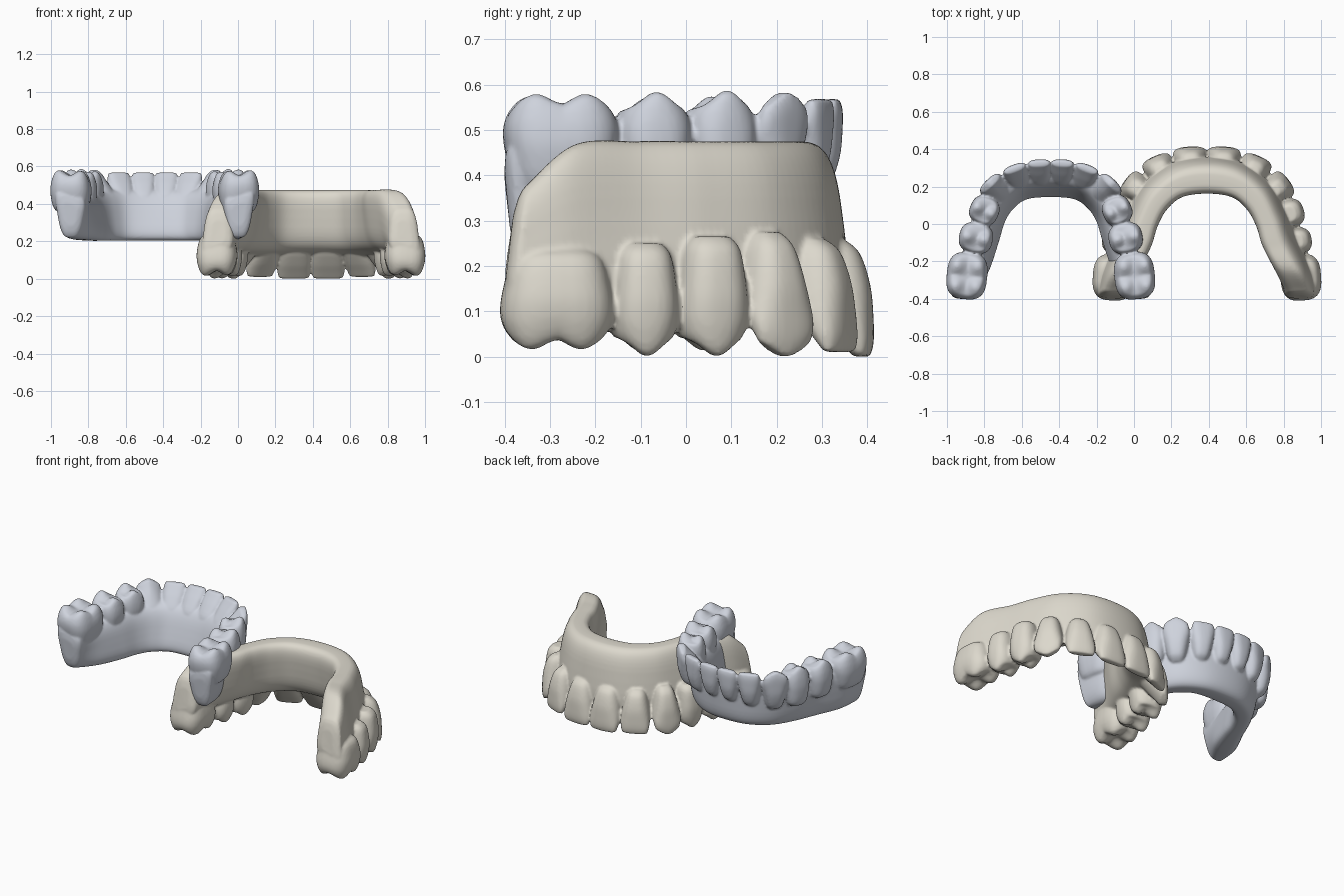
import bpy, bmesh, math
from mathutils import Vector

if "Cube" in bpy.data.objects:
    bpy.data.objects.remove(bpy.data.objects["Cube"])


def spline(keys, u):
    """Catmull-Rom through a list of equal-length tuples, u in 0..len-1."""
    i = min(int(u), len(keys) - 2)
    t = u - i
    a, b = keys[max(i - 1, 0)], keys[i]
    c, d = keys[i + 1], keys[min(i + 2, len(keys) - 1)]
    return [0.5 * (2 * q + (r - p) * t + (2 * p - 5 * q + 4 * r - s) * t * t
                   + (3 * q - p - 3 * r + s) * t ** 3) for p, q, r, s in zip(a, b, c, d)]


def spow(v, e):
    return math.copysign(abs(v) ** e, v)


def loft(bm, rings):
    """Closed skin through rings of points, with fan caps."""
    vs = [[bm.verts.new(p) for p in r] for r in rings]
    n = len(vs[0])
    faces = []
    for a, b in zip(vs, vs[1:]):
        for i in range(n):
            j = (i + 1) % n
            faces.append(bm.faces.new((a[i], a[j], b[j], b[i])))
    for ring, pts in ((vs[0], rings[0]), (vs[-1], rings[-1])):
        mid = bm.verts.new(sum(pts, Vector()) / n)
        for i in range(n):
            faces.append(bm.faces.new((ring[i], ring[(i + 1) % n], mid)))
    bmesh.ops.recalc_face_normals(bm, faces=faces)


# crown profiles: height, width scale, outer face, inner face
FRONT = [(0, .40, .10, -.30), (.12, .70, .33, -.50), (.4, .95, .48, -.50),
         (.68, 1.06, .52, -.20), (.88, 1.04, .52, .08), (1, .93, .47, .25)]
BACK = [(0, .55, .25, -.25), (.12, .85, .42, -.42), (.45, 1.02, .5, -.5),
        (.75, 1.06, .49, -.49), (.93, .99, .44, -.44), (1, .86, .38, -.38)]


def relief(kind, u, v):
    """Biting-surface height, 0 at the cusp tips and negative elsewhere."""
    if kind == "incisor":
        return -0.35 * u ** 4
    if kind == "canine":
        return -abs(u) ** 1.4
    if kind == "premolar":
        cusps, s = [(0, .55, 0), (0, -.5, .3)], .3
    else:
        cusps, s = [(.5, .52, 0), (-.42, .54, 0), (.48, -.5, .1), (-.46, -.48, .1)], .17
    return max(math.exp(-((u - a) ** 2 + (v - b) ** 2) / s) - c for a, b, c in cusps) - 1


def tooth(bm, side, kind, x, y, w, d, ang, neck, tip):
    prof = FRONT if kind in ("incisor", "canine") else BACK
    depth = {"incisor": .02, "canine": .04, "premolar": .042, "molar": .036}[kind]
    power = .68 if kind == "molar" else .76
    a = math.radians(ang)
    out, along = Vector((math.cos(a), math.sin(a))), Vector((math.sin(a), -math.cos(a)))
    up = 1 if tip > neck else -1
    rows = [(spline(prof, k * 5 / 20), 1) for k in range(21)]
    rows += [(prof[-1], 1 - k / 8) for k in range(1, 8)]
    rings = []
    for (t, ws, f, b), r in rows:
        ring = []
        k = max(0, min(1, (t - .35) / .65))
        k = k * k * (3 - 2 * k)
        for i in range(36):
            th = i * math.tau / 36
            u = r * ws * spow(math.cos(th), power)
            v = f + b + r * (f - b) * spow(math.sin(th), power)
            p = Vector((x, y)) + along * (u * w / 2) + out * (v * d / 2)
            z = neck + (tip - neck) * t + up * depth * k * relief(kind, u, v)
            ring.append(Vector((side * p.x, p.y, z)))
        rings.append(ring)
    loft(bm, rings)


def gum(bm, stations, lift):
    """Stations: base outer xy, base inner xy, margin outer xy, margin inner xy, base z, margin z."""
    flip = [tuple(-v if i in (0, 2, 4, 6) else v for i, v in enumerate(s)) for s in stations]
    keys = flip[:0:-1] + stations
    n = (len(keys) - 1) * 8
    rings = []
    for k in range(n + 1):
        s = spline(keys, k / 8)
        bo, bi = Vector((s[0], s[1], s[8])), Vector((s[2], s[3], s[8]))
        mo, mi = Vector((s[4], s[5], s[9])), Vector((s[6], s[7], s[9] + lift))
        ring = []
        for i in range(40):
            th = i * math.tau / 40
            p = .5 + .5 * spow(math.cos(th), .58)
            q = .5 + .5 * spow(math.sin(th), .58)
            ring.append(bi.lerp(bo, p).lerp(mi.lerp(mo, p), q))
        rings.append(ring)

    def cap(ring, scale, dy):
        c = sum(ring, Vector()) / len(ring)
        return [c + (p - c) * scale + Vector((0, dy, 0)) for p in ring]
    ends = ((.93, -.008), (.78, -.016), (.5, -.022))
    head = [cap(rings[0], *e) for e in reversed(ends)]
    tail = [cap(rings[-1], *e) for e in ends]
    loft(bm, head + rings + tail)


def arch(name, cx, stations, lift, teeth, colour):
    bm = bmesh.new()
    gum(bm, stations, lift)
    for side in (1, -1):
        for t in teeth:
            tooth(bm, side, *t)
    me = bpy.data.meshes.new(name)
    bm.to_mesh(me)
    bm.free()
    ob = bpy.data.objects.new(name, me)
    bpy.context.collection.objects.link(ob)
    ob.location.x = cx
    mat = bpy.data.materials.new(name + "_colour")
    mat.diffuse_color = colour
    mat.use_nodes = True
    mat.node_tree.nodes["Principled BSDF"].inputs["Base Color"].default_value = mat.diffuse_color
    me.materials.append(mat)
    # fuse crowns and gum into one skin
    rm = ob.modifiers.new("fuse", 'REMESH')
    rm.mode, rm.voxel_size, rm.use_smooth_shade = 'VOXEL', .0075, True
    sm = ob.modifiers.new("soften", 'SMOOTH')
    sm.factor, sm.iterations = .5, 2
    return ob


# upper arch, teeth pointing down
upper_gum = [
    (0, .325, 0, .15, 0, .372, 0, .19, .475, .10),
    (.17, .295, .13, .13, .195, .34, .14, .175, .475, .10),
    (.31, .19, .21, .065, .352, .225, .225, .10, .475, .10),
    (.39, .04, .255, -.02, .45, .065, .285, .0, .475, .10),
    (.44, -.10, .285, -.12, .51, -.09, .325, -.11, .475, .10),
    (.52, -.25, .35, -.24, .575, -.26, .385, -.25, .468, .09),
    (.56, -.35, .425, -.35, .595, -.385, .41, -.385, .38, .08)]
upper_teeth = [
    ("incisor", .088, .33, .172, .16, 87, .26, .0),
    ("incisor", .25, .287, .155, .155, 66, .26, .01),
    ("canine", .368, .183, .15, .165, 36, .275, .0),
    ("premolar", .43, .052, .15, .18, 18, .265, .0),
    ("premolar", .465, -.095, .142, .19, 10, .25, .0),
    ("molar", .502, -.285, .235, .215, 4, .24, .015)]
arch("upper_arch", .39, upper_gum, .07, upper_teeth, (.72, .69, .61, 1))

# lower arch, teeth pointing up
lower_gum = [
    (0, .275, 0, .125, 0, .302, 0, .205, .203, .50),
    (.14, .255, .125, .115, .165, .278, .14, .185, .203, .50),
    (.265, .18, .195, .065, .29, .21, .22, .125, .203, .50),
    (.345, .06, .235, .0, .385, .08, .275, .04, .203, .50),
    (.41, -.08, .265, -.10, .445, -.07, .31, -.08, .203, .50),
    (.485, -.23, .315, -.24, .525, -.24, .35, -.24, .208, .50),
    (.50, -.36, .40, -.36, .545, -.385, .36, -.385, .22, .49)]
lower_teeth = [
    ("incisor", .06, .275, .12, .135, 87, .36, .568),
    ("incisor", .177, .25, .125, .135, 70, .35, .568),
    ("canine", .287, .178, .14, .15, 46, .33, .583),
    ("premolar", .355, .072, .145, .155, 25, .34, .588),
    ("premolar", .40, -.075, .155, .18, 12, .35, .585),
    ("molar", .448, -.277, .237, .215, 6, .35, .58)]
arch("lower_arch", -.445, lower_gum, -.05, lower_teeth, (.62, .65, .72, 1))
